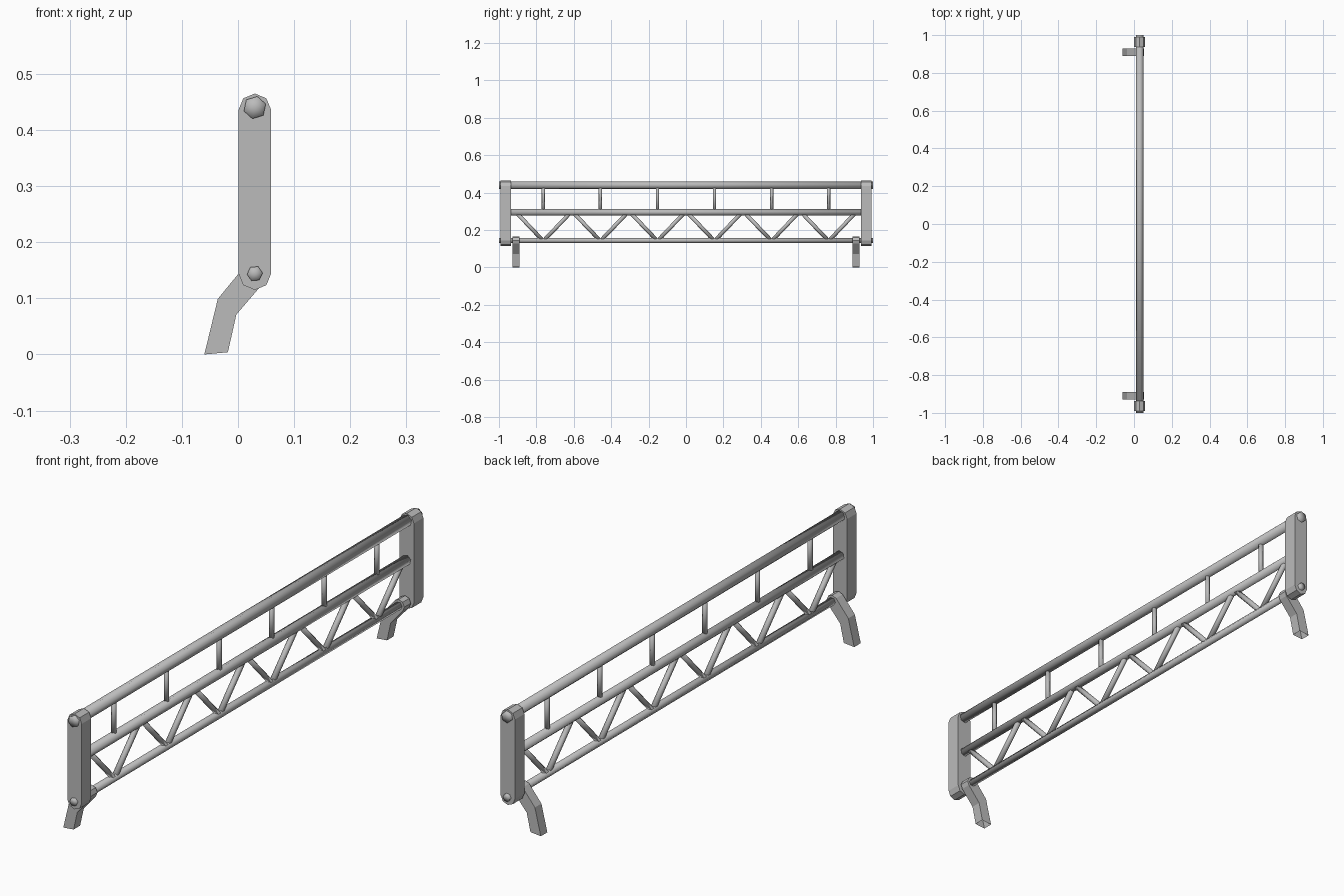
import bpy, bmesh
from math import radians, sin, cos
from mathutils import Vector, Matrix

cube = bpy.data.objects.get("Cube")
if cube:
    bpy.data.objects.remove(cube, do_unlink=True)

GREY = (0.5, 0.5, 0.5, 1)
steel = bpy.data.materials.new("grey_steel")
steel.use_nodes = True
steel.diffuse_color = GREY
steel.node_tree.nodes["Principled BSDF"].inputs["Base Color"].default_value = GREY

X = 0.03                                  # plane of the fence
TOP, MID, LOW = 0.44, 0.295, 0.144        # rail heights


def add_object(name, bm):
    mesh = bpy.data.meshes.new(name)
    bm.to_mesh(mesh)
    bm.free()
    mesh.materials.append(steel)
    obj = bpy.data.objects.new(name, mesh)
    bpy.context.collection.objects.link(obj)
    return obj


def bar(name, y0, z0, y1, z1, radius, spin=0):
    """Six-sided smooth bar between two points in the fence plane."""
    a, b = Vector((X, y0, z0)), Vector((X, y1, z1))
    turn = Vector((0, 0, 1)).rotation_difference(b - a).to_matrix().to_4x4()
    bm = bmesh.new()
    bmesh.ops.create_cone(
        bm, cap_ends=True, cap_tris=True, segments=6,
        radius1=radius, radius2=radius, depth=(b - a).length,
        matrix=Matrix.Translation((a + b) / 2) @ turn @ Matrix.Rotation(radians(spin), 4, 'Z'))
    for f in bm.faces:
        f.smooth = True
    return add_object(name, bm)


def arc(cx, cz, r, start, end, steps=4):
    angles = [radians(start + (end - start) * i / steps) for i in range(steps + 1)]
    return [(cx + r * cos(t), cz + r * sin(t)) for t in angles]


def plate(name, outline, y0, y1, open_bottom=False):
    """Side profile in x and z, extruded along y."""
    bm = bmesh.new()
    face = bm.faces.new([bm.verts.new((x, y0, z)) for x, z in outline])
    out = bmesh.ops.extrude_face_region(bm, geom=[face], use_keep_orig=True)
    moved = [g for g in out["geom"] if isinstance(g, bmesh.types.BMVert)]
    bmesh.ops.translate(bm, verts=moved, vec=(0, y1 - y0, 0))
    bmesh.ops.recalc_face_normals(bm, faces=bm.faces[:])
    if open_bottom:
        lowest = min(bm.faces, key=lambda f: f.calc_center_median().z)
        bmesh.ops.delete(bm, geom=[lowest], context='FACES_ONLY')
    return add_object(name, bm)


# Long rails; the top and bottom ones pass through the end posts
bar("top_rail", 1, TOP, -1, TOP, 0.0205, -12)
bar("middle_rail", 0.935, MID, -0.935, MID, 0.018, -12)
bar("bottom_rail", 1, LOW, -1, LOW, 0.014, -25)

# End posts with rounded ends, and bent hollow feet hung on the bottom rail
post_outline = arc(X, 0.436, 0.029, 0, 180) + arc(X, LOW, 0.029, 180, 360)
foot_outline = ([(-0.06, 0), (-0.018, 0.004), (-0.003, 0.071)]
                + arc(X, LOW, 0.0225, -43, 137)
                + [(-0.036, 0.099)])
for side, label in ((-1, "front"), (1, "back")):
    plate(label + "_post", post_outline, side * 0.936, side * 0.991)
    plate(label + "_foot", foot_outline, side * 0.89, side * 0.928, open_bottom=True)

# Upright spacers above, zigzag braces below
STEP = 0.1525
for i in range(6):
    y = (2 * i - 5) * STEP
    bar(f"upright_{i + 1}", y, MID, y, TOP, 0.009)
    for side, label in ((-1, "a"), (1, "b")):
        bar(f"brace_{i + 1}{label}", y + side * 0.008, LOW + 0.006,
            y + side * (STEP - 0.012), MID - 0.006, 0.0105)
